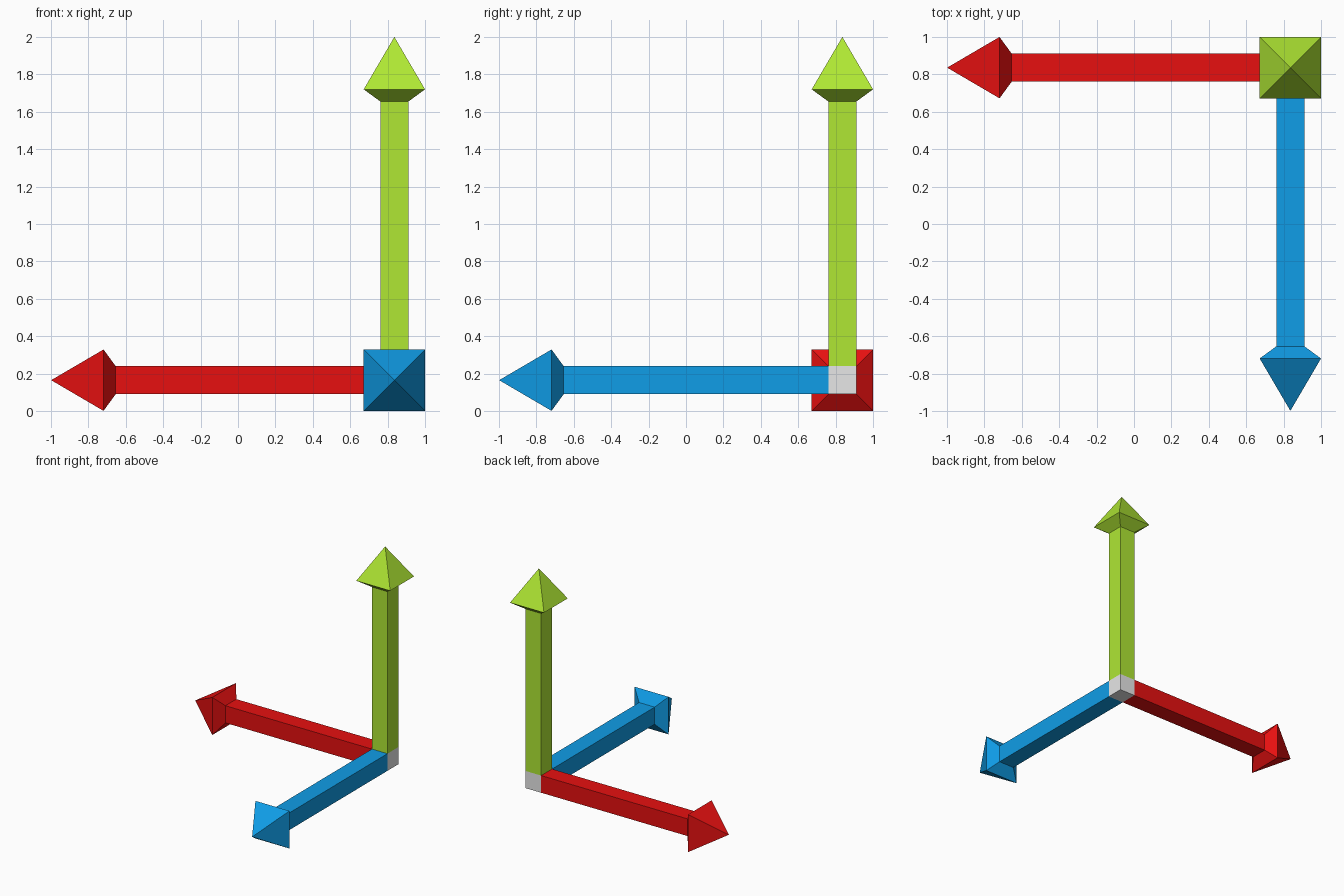
import bpy, bmesh
from mathutils import Vector

if "Cube" in bpy.data.objects:
    bpy.data.objects.remove(bpy.data.objects["Cube"])

C = Vector((0.836, 0.836, 0.165))   # centre of the hub
S, W = 0.075, 0.164                 # half widths of shaft and head
TIP, WIDE, NECK = 1.835, 1.555, 1.49  # distances along each arrow


def material(name, rgb):
    m = bpy.data.materials.new(name)
    lin = [((c / 255 + 0.055) / 1.055) ** 2.4 if c > 10 else c / 255 / 12.92 for c in rgb]
    m.diffuse_color = (*lin, 1)
    m.use_nodes = True
    m.node_tree.nodes["Principled BSDF"].inputs["Base Color"].default_value = m.diffuse_color
    return m


def finish(bm, name, mat):
    bmesh.ops.recalc_face_normals(bm, faces=bm.faces)
    me = bpy.data.meshes.new(name)
    bm.to_mesh(me)
    bm.free()
    me.materials.append(mat)
    ob = bpy.data.objects.new(name, me)
    ob.location = C
    bpy.context.collection.objects.link(ob)


def arrow(name, d, mat):
    """Square shaft with a flared pyramid head, pointing along d."""
    d = Vector(d)
    u = Vector((d.y, d.z, d.x))
    v = d.cross(u)
    bm = bmesh.new()
    rings = [[bm.verts.new(d * t + u * a * r + v * b * r)
              for a, b in ((-1, -1), (1, -1), (1, 1), (-1, 1))]
             for t, r in ((S, S), (NECK, S), (WIDE, W))]
    tip = bm.verts.new(d * TIP)
    bm.faces.new(rings[0])
    for i in range(4):
        j = (i + 1) % 4
        for lo, hi in zip(rings, rings[1:]):
            bm.faces.new((lo[i], lo[j], hi[j], hi[i]))
        bm.faces.new((rings[-1][i], rings[-1][j], tip))
    finish(bm, name, mat)


# Corner hub
bm = bmesh.new()
bmesh.ops.create_cube(bm, size=2 * S)
finish(bm, "corner_hub", material("light grey", (231, 231, 231)))

# Three axis arrows
arrow("red_arrow", (-1, 0, 0), material("red", (231, 16, 16)))
arrow("blue_arrow", (0, -1, 0), material("blue", (16, 159, 234)))
arrow("green_arrow", (0, 0, 1), material("lime green", (177, 233, 52)))
